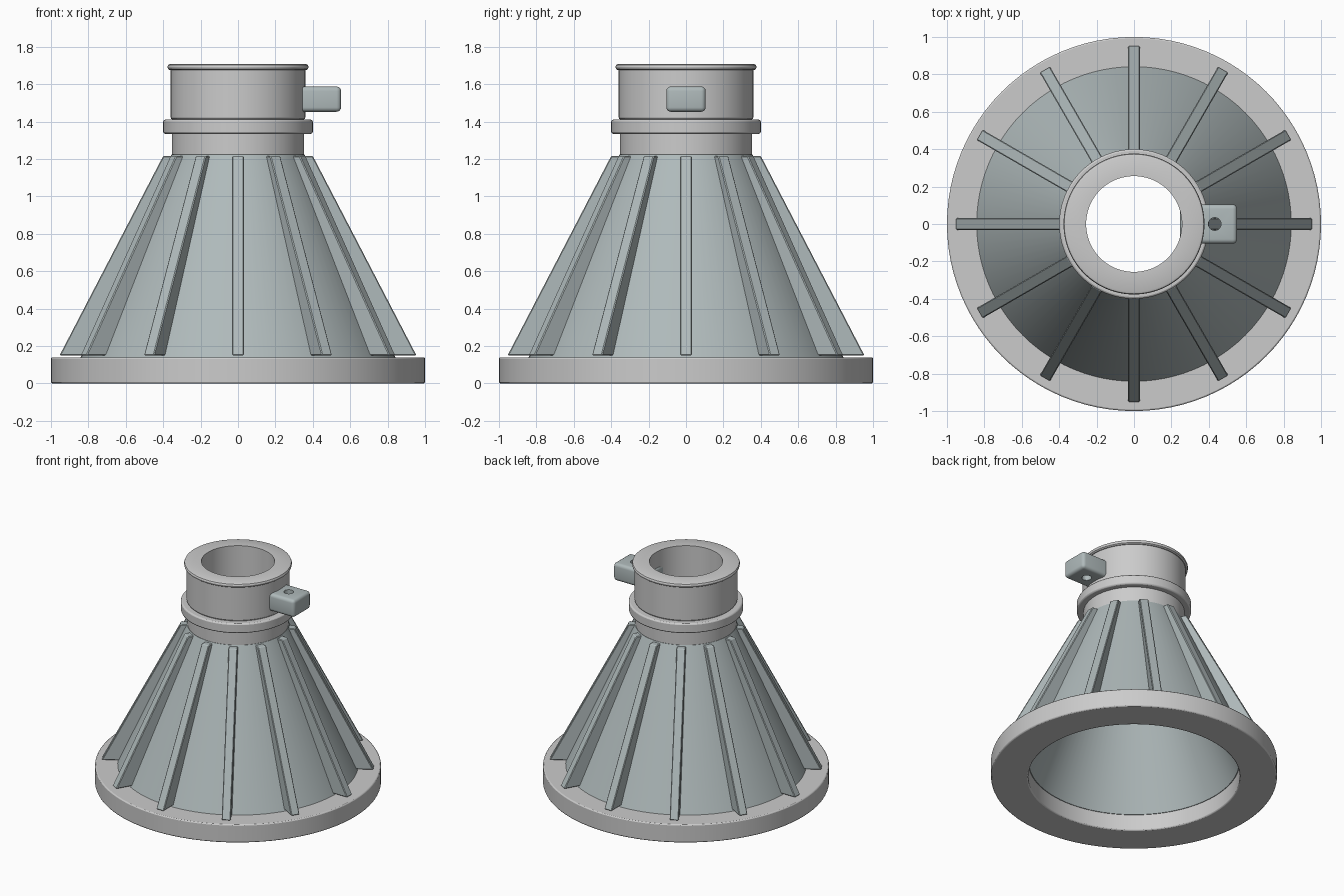
import bpy, bmesh
from math import cos, sin, pi, radians

if "Cube" in bpy.data.objects:
    bpy.data.objects.remove(bpy.data.objects["Cube"])

SEG = 96
paint = bpy.data.materials.new("blue_grey")
paint.diffuse_color = (0.43, 0.49, 0.495, 1)
paint.use_nodes = True
paint.node_tree.nodes["Principled BSDF"].inputs["Base Color"].default_value = paint.diffuse_color


def finish(name, bm, mat=None):
    bmesh.ops.recalc_face_normals(bm, faces=bm.faces)
    me = bpy.data.meshes.new(name)
    bm.to_mesh(me)
    bm.free()
    ob = bpy.data.objects.new(name, me)
    bpy.context.collection.objects.link(ob)
    if mat:
        me.materials.append(mat)
    return ob


def smooth(ob, angle=30):
    bpy.ops.object.select_all(action='DESELECT')
    ob.select_set(True)
    bpy.context.view_layer.objects.active = ob
    bpy.ops.object.shade_smooth_by_angle(angle=radians(angle))


def round_box_edges(bm, offset, segments):
    bmesh.ops.bevel(bm, geom=bm.edges[:] + bm.verts[:], offset=offset, offset_type='OFFSET',
                    segments=segments, profile=0.5, affect='EDGES', clamp_overlap=True)


def lathe(name, profile, mat=None, width=0):
    """Revolve a closed (radius, height) profile about z."""
    bm = bmesh.new()
    rings = [[bm.verts.new((r * cos(2 * pi * i / SEG), r * sin(2 * pi * i / SEG), z))
              for i in range(SEG)] for r, z in profile]
    for k, a in enumerate(rings):
        b = rings[(k + 1) % len(rings)]
        for i in range(SEG):
            j = (i + 1) % SEG
            bm.faces.new((a[i], a[j], b[j], b[i]))
    ob = finish(name, bm, mat)
    smooth(ob)
    if width:
        m = ob.modifiers.new("bevel", 'BEVEL')
        m.width, m.segments, m.limit_method = width, 2, 'ANGLE'
        m.angle_limit = radians(35)
    return ob


def tube(name, inner, outer, z0, z1, width):
    return lathe(name, [(inner, z0), (outer, z0), (outer, z1), (inner, z1)], None, width)


# Base flange and hollow cone
tube("base_flange", 0.74, 1.0, 0, 0.14, 0.008)
lathe("cone_shell", [(0.735, 0.125), (0.848, 0.125), (0.355, 1.225), (0.26, 1.225)], paint)

# Neck, collar, upper sleeve and rolled lip
tube("neck", 0.26, 0.353, 1.22, 1.42, 0.006)
tube("collar_ring", 0.30, 0.40, 1.335, 1.41, 0.01)
tube("upper_sleeve", 0.256, 0.36, 1.412, 1.70, 0.01)
lathe("top_lip", [(0.256, 1.675), (0.365, 1.675), (0.375, 1.682), (0.377, 1.693),
                  (0.373, 1.703), (0.362, 1.708), (0.256, 1.708)])

# Twelve stiffening ribs on the cone
for n in range(12):
    bm = bmesh.new()
    side = [(0.80, 0.15), (0.954, 0.15), (0.40, 1.216), (0.33, 1.216)]
    sheets = [[bm.verts.new((r, t, z)) for r, z in side] for t in (-0.0315, 0.0315)]
    bm.faces.new(sheets[0])
    bm.faces.new(sheets[1][::-1])
    for i in range(4):
        j = (i + 1) % 4
        bm.faces.new((sheets[0][i], sheets[1][i], sheets[1][j], sheets[0][j]))
    round_box_edges(bm, 0.005, 1)
    rib = finish(f"rib_{n + 1}", bm, paint)
    rib.rotation_euler.z = n * pi / 6

# Side lug with a vertical pin hole
bm = bmesh.new()
bmesh.ops.create_cube(bm, size=1)
bmesh.ops.scale(bm, vec=(0.305, 0.21, 0.135), verts=bm.verts)
bmesh.ops.translate(bm, vec=(0.3985, 0, 1.52), verts=bm.verts)
round_box_edges(bm, 0.024, 4)
lug = finish("side_lug", bm, paint)
smooth(lug)

bm = bmesh.new()
bmesh.ops.create_cone(bm, cap_ends=True, segments=32, radius1=0.034, radius2=0.034, depth=0.4)
bmesh.ops.translate(bm, vec=(0.432, 0, 1.52), verts=bm.verts)
cutter = finish("pin_hole_cutter", bm)
cutter.hide_render = True
cutter.hide_set(True)
cut = lug.modifiers.new("pin_hole", 'BOOLEAN')
cut.object, cut.operation, cut.solver = cutter, 'DIFFERENCE', 'EXACT'
